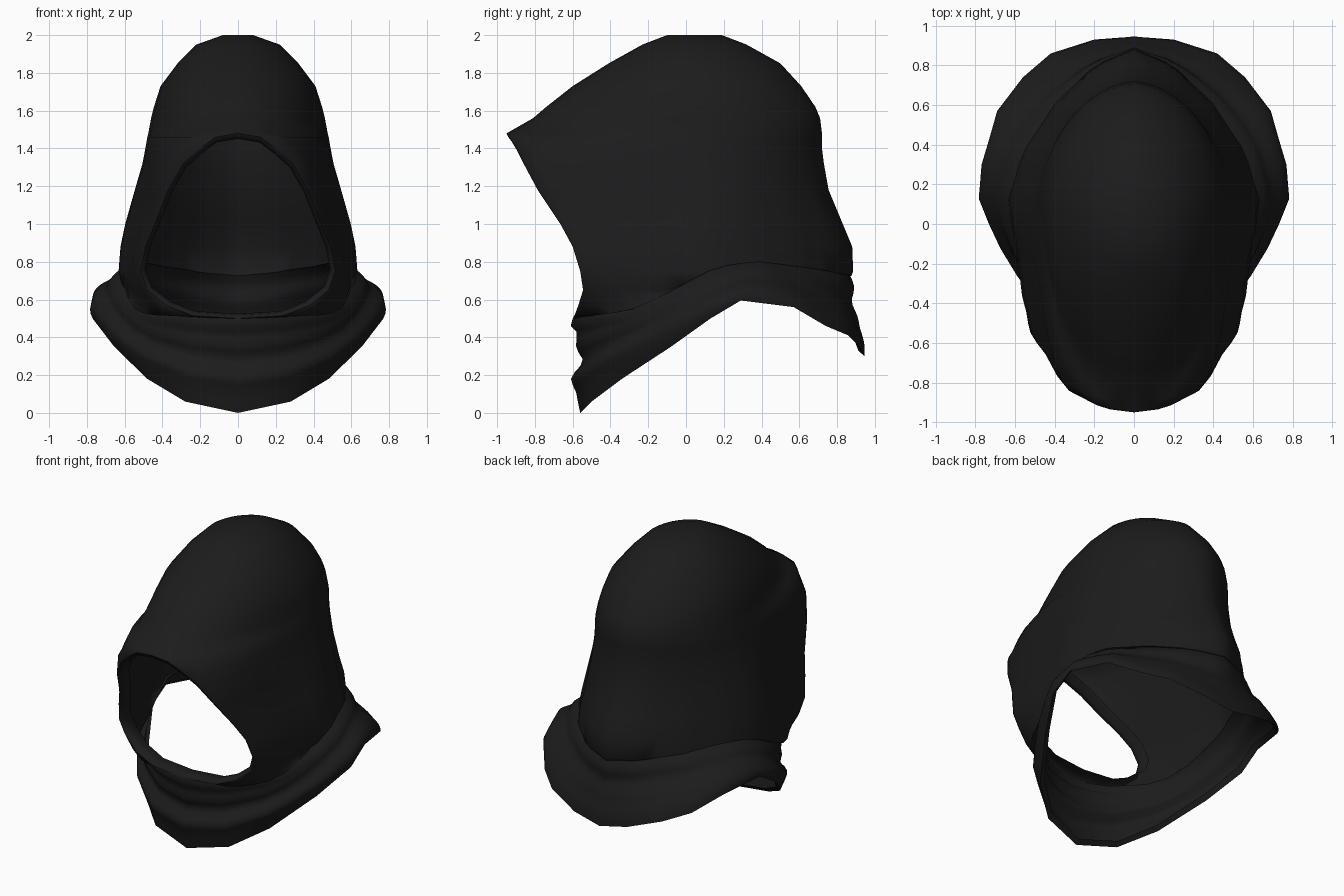
import bpy, bmesh, math
from mathutils import Vector

if "Cube" in bpy.data.objects:
    bpy.data.objects.remove(bpy.data.objects["Cube"])

cloth = bpy.data.materials.new("black cloth")
cloth.diffuse_color = (0.0115, 0.0115, 0.0115, 1)
cloth.use_nodes = True
cloth.node_tree.nodes["Principled BSDF"].inputs["Base Color"].default_value = cloth.diffuse_color

FRONT, BACK = 8, 12          # columns on the front and back quarter
LAST = FRONT + BACK


def lerp_table(table, t):
    """Linear lookup in a list of (key, value...) rows."""
    for a, b in zip(table, table[1:]):
        if t <= b[0]:
            f = max(0, (t - a[0]) / (b[0] - a[0]))
            return [p + (q - p) * f for p, q in zip(a[1:], b[1:])]
    return list(table[-1][1:])


def cloth_sheet(name, rows, cap=False):
    """Skin rows of points on the right half, then mirror them."""
    bm = bmesh.new()
    grid = [[bm.verts.new(p) for p in row] for row in rows]
    for up, low in zip(grid, grid[1:]):
        for j in range(len(up) - 1):
            bm.faces.new((up[j], low[j], low[j + 1], up[j + 1]))
    if cap:
        bm.faces.new(grid[0])
    bmesh.ops.remove_doubles(bm, verts=bm.verts, dist=0.0005)
    mesh = bpy.data.meshes.new(name)
    bm.to_mesh(mesh)
    bm.free()
    mesh.materials.append(cloth)
    ob = bpy.data.objects.new(name, mesh)
    bpy.context.collection.objects.link(ob)
    mod = ob.modifiers.new("mirror", 'MIRROR')
    mod.use_clip = True
    mod.merge_threshold = 0.002
    bpy.ops.object.select_all(action='DESELECT')
    ob.select_set(True)
    bpy.context.view_layer.objects.active = ob
    bpy.ops.object.shade_smooth_by_angle(angle=math.radians(75))
    return ob


# Hood levels: z, rim x, rim y, half width, y of widest point, back y
LEVELS = [
    (2.00, 0, -.10, .08, .05, .19), (1.95, 0, -.23, .22, .05, .32),
    (1.85, 0, -.41, .32, .05, .50), (1.73, 0, -.60, .41, .08, .61),
    (1.62, 0, -.74, .445, .08, .685), (1.56, 0, -.81, .46, .08, .71),
    (1.48, 0, -.95, .475, .10, .72), (1.46, .12, -.935, .48, .10, .72),
    (1.40, .20, -.90, .49, .10, .72), (1.32, .29, -.86, .505, .10, .73),
    (1.18, .37, -.785, .545, .10, .755), (1.00, .44, -.665, .595, .10, .83),
    (.88, .49, -.60, .62, .10, .88), (.75, .515, -.56, .63, .12, .885),
    (.65, .48, -.545, .63, .12, .875), (.57, .38, -.57, .62, .12, .87),
    (.515, .24, -.59, .615, .12, .87), (.50, 0, -.60, .615, .12, .87)]

# Height of the seam between hood and cowl, by y
SEAM = [(-.6, .50), (-.3, .54), (-.1, .63), (.1, .745),
        (.25, .79), (.4, .80), (.7, .76), (.9, .72)]


def hood_row(z, xf, yf, xm, ym, yb):
    # cheeks flatten gradually below the brow
    flat = lerp_table([(.5, 0), (.6, .5), (.75, .75), (1.0, .75), (1.75, 0), (2, 0)], z)[0]
    pinch = .03 + .08 * min(1, max(0, (1.5 - z) / .5))
    row = []
    for j in range(LAST + 1):
        if j <= FRONT:
            s = j / FRONT * math.pi / 2
            run = 1 - math.cos(s)
            # straight chord, eased so that the brow stays round
            line = run if xf > .3 else run * .3 + math.sin(s) * .7
            x = xf + (xm - xf) * (math.sin(s) * (1 - flat) + line * flat)
            y = yf + (ym - yf) * run
        else:
            # the back narrows toward a soft centre ridge
            s = (j - FRONT) / BACK * math.pi / 2
            r = 1 - pinch * math.sin(2 * s)
            x, y = xm * math.cos(s) * r, ym + (yb - ym) * math.sin(s) * r
        # soft vertical drapes that fade toward the crown and the rim
        if 2 < j < LAST:
            d = 1 + .007 * math.sin(j * 1.9) * min(1, max(0, 1.5 - z) * 2)
            x, y = x * d, y * d
        if j == LAST:
            x = 0
        row.append(Vector((x, y, max(z, lerp_table(SEAM, y)[0]))))
    return row


hood_rows = [hood_row(*lv) for lv in LEVELS]
cloth_sheet("hood", hood_rows, cap=True)

# Turned-in border of the face opening
rim = [row[0] for row in hood_rows[6:]]


def inset(scale, depth):
    return [Vector((p.x * scale, p.y + depth, .95 + (p.z - .95) * scale))
            for p in rim]


cloth_sheet("opening_border", [rim, inset(.96, .01), inset(.945, .05), inset(.97, .11)])

# Lower hem of the cowl: key, x, y, z
HEM = [(0, 0, -.56, 0), (1, .28, -.50, .06), (2, .48, -.34, .18),
       (3, .655, -.08, .35), (4, .77, .13, .50), (5, .765, .29, .595),
       (6, .69, .57, .56), (7, .56, .74, .46), (8, .42, .86, .41),
       (9, .20, .93, .34), (10, 0, .945, .30)]
# Outward puff of the cloth from seam to hem: t, front, side, back
FOLDS = [(0, 0, 0, 0), (.08, .013, .018, .008), (.14, -.015, .028, .01),
         (.22, -.012, .034, 0), (.29, -.006, .03, -.014),
         (.36, -.016, .026, -.016), (.43, -.036, .03, -.008), (.50, -.022, .042, 0),
         (.57, .012, .053, .002), (.64, .035, .056, .002), (.71, .027, .053, .006),
         (.79, .012, .045, .01), (.88, .008, .03, .01), (1, 0, 0, 0)]

seam = hood_rows[-1]
cowl_rows = []
for t, front, side, back in FOLDS:
    row = []
    for j, top in enumerate(seam):
        p = top.lerp(Vector(lerp_table(HEM, j * .5)), t)
        out = Vector((p.x, p.y - .12, 0)).normalized()
        w = out.x ** 2
        p += out * (side * w + (front if out.y < 0 else back) * (1 - w))
        if j in (0, LAST):
            p.x = 0
        row.append(p)
    cowl_rows.append(row)
cloth_sheet("cowl", cowl_rows)

# Narrow turned-under edge along the hem
under = [Vector((p.x * .96, .12 + (p.y - .12) * .96, p.z + .03)) for p in cowl_rows[-1]]
cloth_sheet("cowl_hem", [cowl_rows[-1], under])
